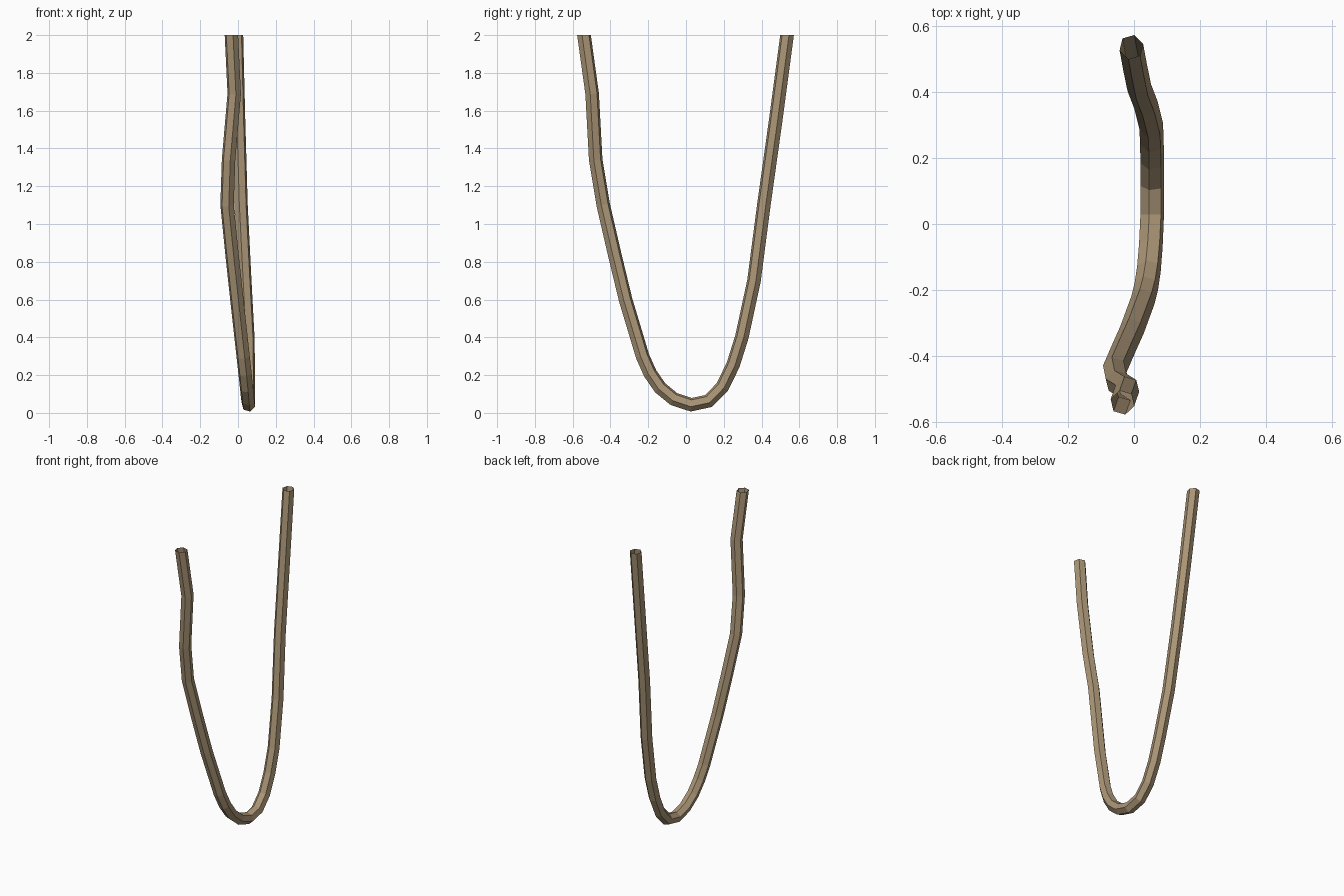
import bpy, bmesh, math
from mathutils import Vector

if "Cube" in bpy.data.objects:
    bpy.data.objects.remove(bpy.data.objects["Cube"])

RADIUS = 0.037
SIDES = 6

# Centre line of the hanging vine, front end to back end
PATH = [Vector(p) for p in [
    (-0.035, -0.540, 2.00), (-0.020, -0.497, 1.69), (-0.050, -0.478, 1.34),
    (-0.058, -0.438, 1.10), (-0.032, -0.378, 0.84), (-0.006, -0.320, 0.60),
    (0.027, -0.230, 0.30), (0.037, -0.190, 0.21), (0.045, -0.137, 0.133),
    (0.051, -0.064, 0.073), (0.055, 0.027, 0.043), (0.055, 0.120, 0.063),
    (0.055, 0.193, 0.138), (0.054, 0.250, 0.256), (0.052, 0.296, 0.403),
    (0.036, 0.360, 0.70), (0.016, 0.412, 1.10), (0.003, 0.475, 1.55),
    (-0.008, 0.535, 2.00)]]

bark = bpy.data.materials.new("tan bark")
bark.diffuse_color = (0.40, 0.30, 0.18, 1)
bark.use_nodes = True
bark.node_tree.nodes["Principled BSDF"].inputs["Base Color"].default_value = bark.diffuse_color

# Sweep an open six-sided tube along the path
bm = bmesh.new()
rings = []
last = len(PATH) - 1
for i, p in enumerate(PATH):
    before = (p - PATH[i - 1]).normalized() if i > 0 else Vector()
    after = (PATH[i + 1] - p).normalized() if i < last else Vector()
    t = (before + after).normalized()
    side = Vector((1, 0, 0))
    side = (side - t * side.dot(t)).normalized()
    up = side.cross(t)
    ring = []
    for k in range(SIDES):
        a = math.radians(-76) + math.tau * k / SIDES
        v = p + RADIUS * (math.cos(a) * side + math.sin(a) * up)
        if i in (0, last):  # level cut at both ends
            v += t * ((2.0 - v.z) / t.z)
        ring.append(bm.verts.new(v))
    rings.append(ring)

for r0, r1 in zip(rings, rings[1:]):
    for k in range(SIDES):
        n = (k + 1) % SIDES
        bm.faces.new((r0[k], r0[n], r1[n], r1[k]))
bmesh.ops.recalc_face_normals(bm, faces=bm.faces)

mesh = bpy.data.meshes.new("hanging_vine")
bm.to_mesh(mesh)
bm.free()
mesh.materials.append(bark)
vine = bpy.data.objects.new("hanging_vine", mesh)
bpy.context.collection.objects.link(vine)
